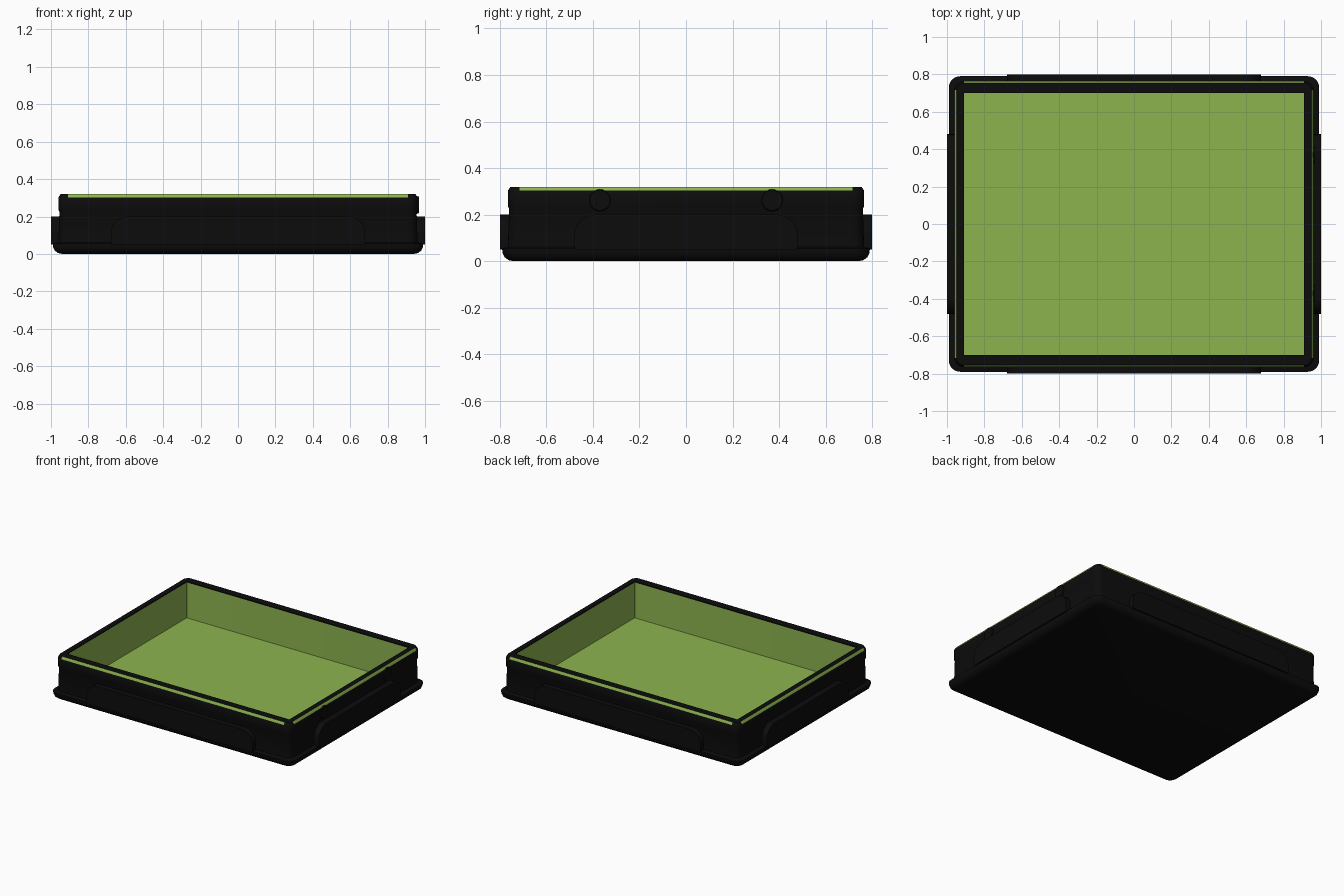
import bpy, bmesh, math
from mathutils import Matrix, Vector

if "Cube" in bpy.data.objects:
    bpy.data.objects.remove(bpy.data.objects["Cube"])


def material(name, rgb):
    m = bpy.data.materials.new(name)
    m.diffuse_color = (*rgb, 1)
    m.use_nodes = True
    m.node_tree.nodes["Principled BSDF"].inputs["Base Color"].default_value = m.diffuse_color
    return m


BLACK = material("black shell", (0.0037, 0.0037, 0.0037))
GREEN = material("green lining", (0.268, 0.456, 0.078))
SEG = 6  # segments per rounded corner


def finish(bm, name, mats, angle=35):
    bmesh.ops.recalc_face_normals(bm, faces=bm.faces)
    me = bpy.data.meshes.new(name)
    bm.to_mesh(me)
    bm.free()
    for m in mats:
        me.materials.append(m)
    ob = bpy.data.objects.new(name, me)
    bpy.context.collection.objects.link(ob)
    bpy.ops.object.select_all(action='DESELECT')
    ob.select_set(True)
    bpy.context.view_layer.objects.active = ob
    bpy.ops.object.shade_smooth_by_angle(angle=math.radians(angle))
    return ob


def rounded_ring(bm, hx, hy, r, z):
    ring = []
    for i, (sx, sy) in enumerate([(1, 1), (-1, 1), (-1, -1), (1, -1)]):
        for k in range(SEG + 1):
            a = math.pi / 2 * (i + k / SEG)
            ring.append(bm.verts.new((sx * (hx - r) + r * math.cos(a),
                                      sy * (hy - r) + r * math.sin(a), z)))
    return ring


# Tray: half width, half depth, corner radius, height, colour of band above
# ("k" black, "g" green, "s" green on the straight sides only)
profile = [
    (0.940, 0.740, 0.030, 0.000, "k"), (0.963, 0.763, 0.045, 0.005, "k"),
    (0.980, 0.780, 0.055, 0.018, "k"), (0.988, 0.788, 0.060, 0.036, "k"),
    (0.990, 0.790, 0.060, 0.055, "k"), (0.960, 0.765, 0.050, 0.062, "k"),
    (0.955, 0.760, 0.045, 0.225, "k"), (0.960, 0.765, 0.050, 0.235, "k"),
    (0.960, 0.765, 0.050, 0.303, "s"), (0.948, 0.754, 0.038, 0.320, "k"),
    (0.910, 0.700, 0.002, 0.320, "k"), (0.910, 0.700, 0.002, 0.312, "g"),
    (0.910, 0.700, 0.002, 0.050, "g"),
]
bm = bmesh.new()
rings = [rounded_ring(bm, *p[:4]) for p in profile]
n = len(rings[0])
for (lo, hi), p in zip(zip(rings, rings[1:]), profile):
    for j in range(n):
        f = bm.faces.new((lo[j], lo[(j + 1) % n], hi[(j + 1) % n], hi[j]))
        straight = j % (SEG + 1) == SEG
        f.material_index = int(p[4] == "g" or (p[4] == "s" and straight))
bm.faces.new(rings[0][::-1])                 # underside
bm.faces.new(rings[-1]).material_index = 1   # lined floor
finish(bm, "tray", (BLACK, GREEN))


# Arched panels on the four walls
def side_panel(name, half, depth, angle):
    r, z0, z1 = 0.09, 0.05, 0.20
    outline = [(half, z0)]
    for k in range(9):
        a = math.pi / 2 * k / 8
        outline.append((half - r + r * math.cos(a), z1 - r + r * math.sin(a)))
    outline += [(-x, z) for x, z in reversed(outline)]
    bm = bmesh.new()
    outer = [bm.verts.new((x, -depth, z)) for x, z in outline]
    inner = [bm.verts.new((x, -depth + 0.05, z)) for x, z in outline]
    m = len(outline)
    bm.faces.new(outer)
    bm.faces.new(inner[::-1])
    for j in range(m):
        bm.faces.new((outer[j], outer[(j + 1) % m], inner[(j + 1) % m], inner[j]))
    bm.transform(Matrix.Rotation(angle, 4, 'Z'))
    finish(bm, name, (BLACK,))


side_panel("front_panel", 0.68, 0.80, 0)
side_panel("right_panel", 0.48, 1.00, math.pi / 2)
side_panel("back_panel", 0.68, 0.80, math.pi)
side_panel("left_panel", 0.48, 1.00, -math.pi / 2)

# Round studs on the right wall
for label, y in (("front", -0.37), ("back", 0.37)):
    bm = bmesh.new()
    bmesh.ops.create_cone(bm, cap_ends=True, segments=24, radius1=0.05,
                          radius2=0.044, depth=0.02)
    bm.transform(Matrix.Translation(Vector((0.957, y, 0.262)))
                 @ Matrix.Rotation(math.pi / 2, 4, 'Y'))
    finish(bm, label + "_stud", (BLACK,))
